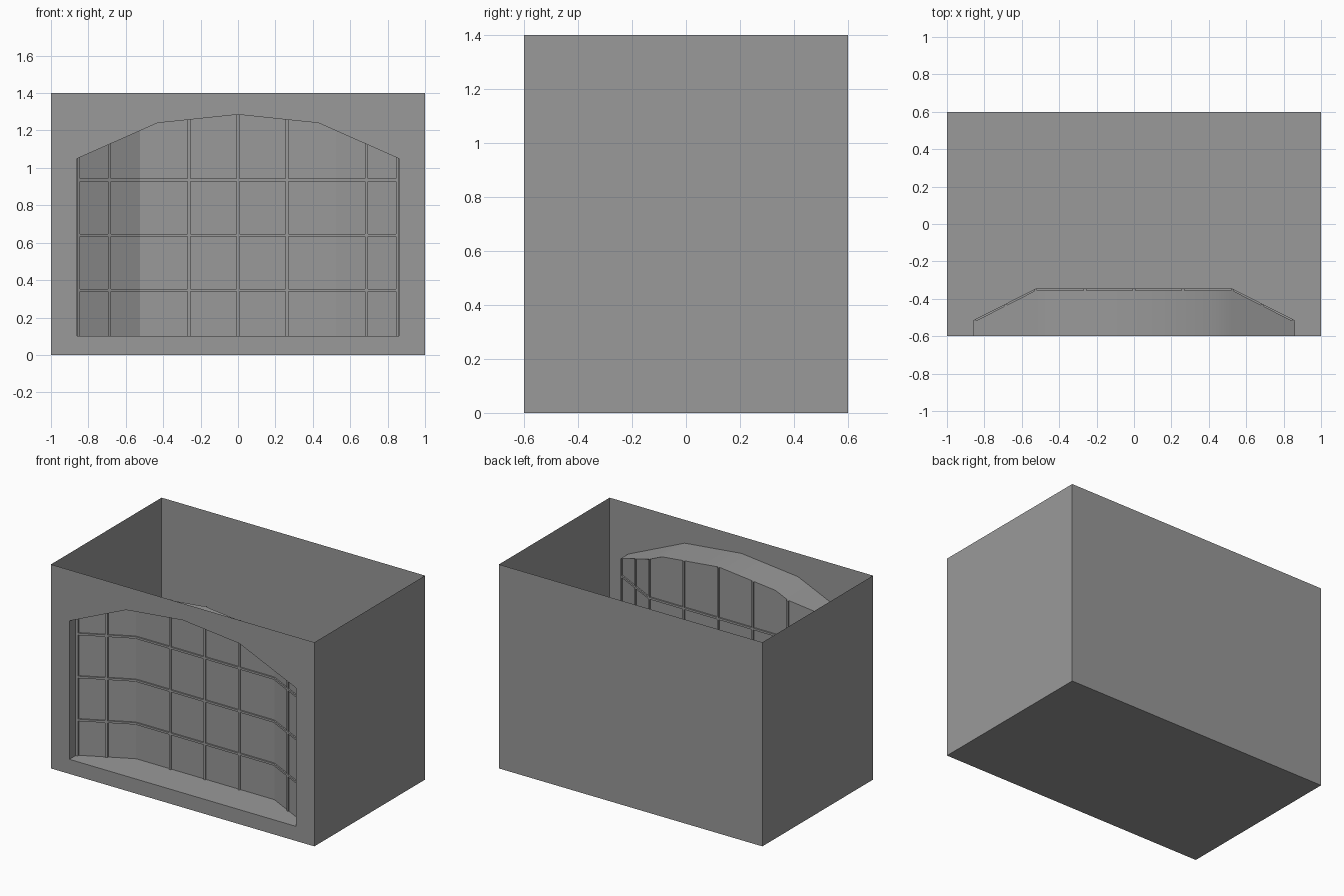
import bpy
import bmesh

cube = bpy.data.objects.get("Cube")
if cube:
    bpy.data.objects.remove(cube, do_unlink=True)

grey = bpy.data.materials.new("plaster grey")
grey.use_nodes = True
COLOR = (0.32, 0.32, 0.32, 1)
grey.diffuse_color = COLOR
grey.node_tree.nodes["Principled BSDF"].inputs["Base Color"].default_value = COLOR

W, D, H = 1.0, 0.6, 1.4          # room half width, half depth, height
SILL = 0.1
ARCH = [(0, 1.285), (0.43, 1.24), (0.86, 1.05)]
PLAN = [(0, -0.355), (0.525, -0.355), (0.86, -0.525)]
XS = [-0.86, -0.525, -0.43, 0, 0.43, 0.525, 0.86]


def along(points, x):
    """Height or depth at x on a mirrored polyline."""
    x = abs(x)
    for (a, va), (b, vb) in zip(points, points[1:]):
        if x <= b:
            return va + (vb - va) * (x - a) / (b - a)
    return points[-1][1]


def arch(x):
    return along(ARCH, x)


def glass_y(x):
    return along(PLAN, x)


def make(name, faces, smooth=False, closed=False):
    bm = bmesh.new()
    for f in faces:
        bm.faces.new([bm.verts.new(p) for p in f])
    bmesh.ops.remove_doubles(bm, verts=bm.verts, dist=0.0001)
    if closed:
        bmesh.ops.recalc_face_normals(bm, faces=bm.faces)
    mesh = bpy.data.meshes.new(name)
    bm.to_mesh(mesh)
    bm.free()
    mesh.materials.append(grey)
    ob = bpy.data.objects.new(name, mesh)
    bpy.context.collection.objects.link(ob)
    if smooth:
        bpy.ops.object.select_all(action='DESELECT')
        ob.select_set(True)
        bpy.context.view_layer.objects.active = ob
        bpy.ops.object.shade_smooth_by_angle(angle=0.6)
    return ob


def wall(x0, y0, x1, y1):
    return [(x0, y0, 0), (x1, y1, 0), (x1, y1, H), (x0, y0, H)]


def front_quad(x0, x1, low, high):
    return [(x0, -D, low(x0)), (x1, -D, low(x1)), (x1, -D, high(x1)), (x0, -D, high(x0))]


def ground(x): return 0
def sill(x): return SILL
def ceiling(x): return H


# Open-topped room
make("floor", [[(-W, -D, 0), (-W, D, 0), (W, D, 0), (W, -D, 0)]])
make("back_wall", [wall(W, D, -W, D)])
make("right_wall", [wall(-W, D, -W, -D)])
make("left_wall", [wall(W, -D, W, D)])

# Front wall around the arched opening
spans = list(zip(XS, XS[1:]))
faces = [front_quad(-W, XS[0], ground, ceiling), front_quad(XS[-1], W, ground, ceiling)]
for a, b in spans:
    faces += [front_quad(a, b, ground, sill), front_quad(a, b, arch, ceiling)]
make("front_wall", faces)


# Hood, sill, jambs and panes of the recessed bay
def shelf(a, b, height):
    return [(a, -D, height(a)), (b, -D, height(b)),
            (b, glass_y(b), height(b)), (a, glass_y(a), height(a))]


make("bay_hood", [shelf(a, b, arch) for a, b in spans], smooth=True)
make("bay_sill", [shelf(a, b, sill) for a, b in spans])
make("bay_panes", [[(a, glass_y(a), SILL), (b, glass_y(b), SILL),
                    (b, glass_y(b), arch(b)), (a, glass_y(a), arch(a))] for a, b in spans])
for side, x in (("right", XS[0]), ("left", XS[-1])):
    y = glass_y(x)
    make("bay_jamb_" + side, [[(x, -D, SILL), (x, y, SILL), (x, y, arch(x)), (x, -D, arch(x))]])


# Glazing bars: slabs that follow the bay in plan
def slab(name, xs, low, high, front=0.01, back=0.01):
    def ring(x):
        y = glass_y(x)
        return [(x, y - front, low(x)), (x, y + back, low(x)),
                (x, y + back, high(x)), (x, y - front, high(x))]
    rings = [ring(x) for x in xs]
    faces = [rings[0], rings[-1]]
    for r, s in zip(rings, rings[1:]):
        for i in range(4):
            j = (i + 1) % 4
            faces.append([r[i], r[j], s[j], s[i]])
    make(name, faces, closed=True)


HALF = 0.007
for i, x in enumerate([-0.852, -0.687, -0.525, -0.262, 0, 0.262, 0.525, 0.687, 0.852]):
    corner = abs(x) == 0.525
    xs = [x - HALF, x, x + HALF]
    slab(f"upright_bar_{i + 1}", xs, sill, arch, front=0.001 if corner else 0.01)
for i, z in enumerate([0.345, 0.64, 0.935]):
    slab(f"cross_bar_{i + 1}", [-0.859, -0.525, 0.525, 0.859],
         lambda x: z - HALF, lambda x: z + HALF)
